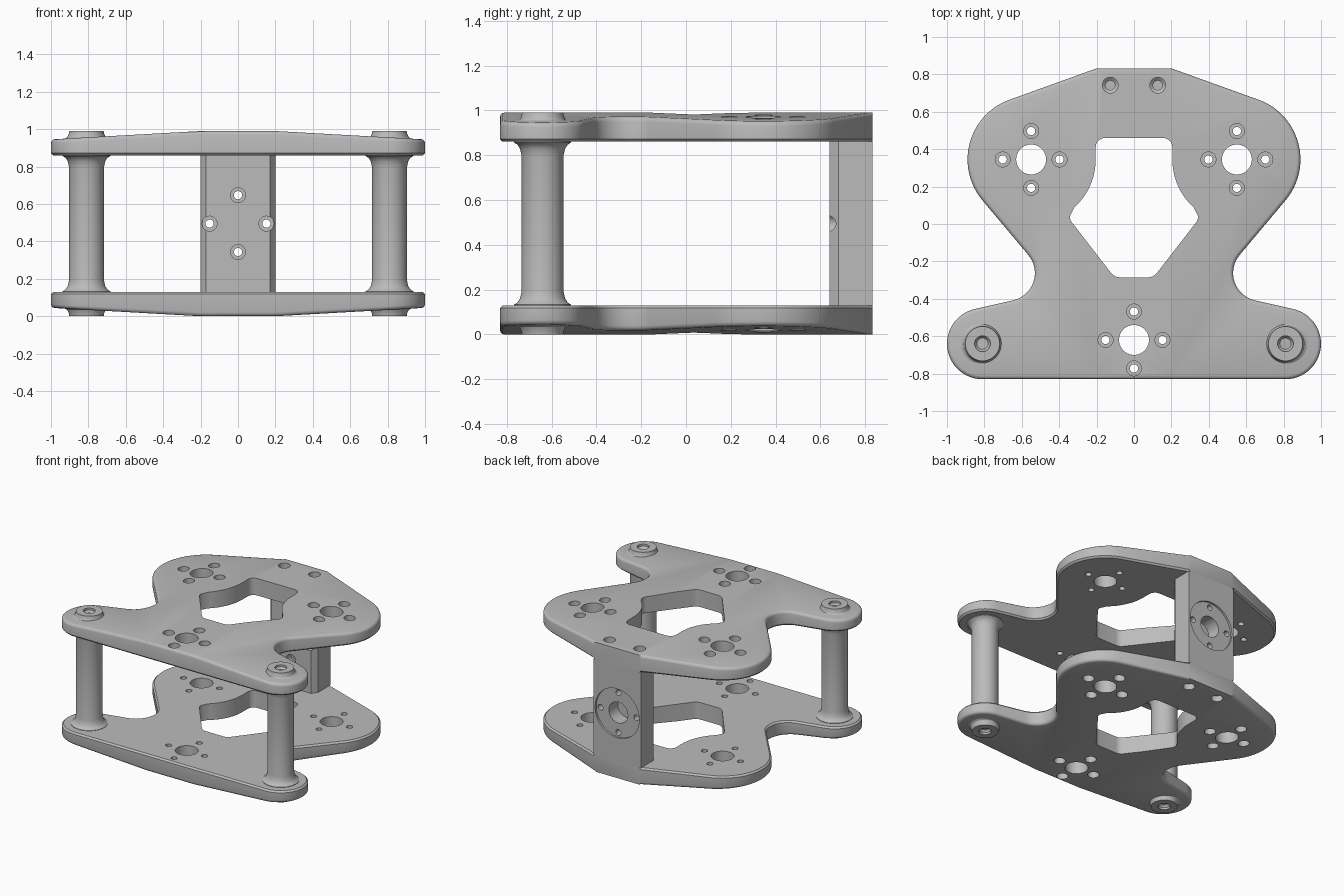
import bpy, bmesh
from math import cos, sin, radians, pi
from mathutils import Matrix, Vector

if "Cube" in bpy.data.objects:
    bpy.data.objects.remove(bpy.data.objects["Cube"])

H = 0.99                 # overall height
INNER = 0.86             # inner face of the upper plate
BACK = 0.832
MOTORS = [(-0.55, 0.345), (0.55, 0.345), (0, -0.62)]
SCREWS = [(0.152, 0), (-0.152, 0), (0, 0.152), (0, -0.152)]
POST = (0.81, -0.64)

gray = bpy.data.materials.new("machined gray")
gray.use_nodes = True
tone = (0.5, 0.5, 0.5, 1)
gray.diffuse_color = tone
gray.node_tree.nodes["Principled BSDF"].inputs["Base Color"].default_value = tone


def arc(cx, cy, r, a0, a1, n=16):
    steps = [radians(a0 + (a1 - a0) * i / n) for i in range(n + 1)]
    return [(cx + r * cos(a), cy + r * sin(a)) for a in steps]


def mirrored(half):
    return half + [(-x, y) for x, y in reversed(half)]


def to_object(bm, name):
    bmesh.ops.recalc_face_normals(bm, faces=bm.faces)
    mesh = bpy.data.meshes.new(name)
    bm.to_mesh(mesh)
    bm.free()
    obj = bpy.data.objects.new(name, mesh)
    bpy.context.collection.objects.link(obj)
    mesh.materials.append(gray)
    return obj


def prism_mesh(points, z0, z1):
    bm = bmesh.new()
    face = bm.faces.new([bm.verts.new((x, y, z0)) for x, y in points])
    new = bmesh.ops.extrude_face_region(bm, geom=[face])["geom"]
    for v in new:
        if isinstance(v, bmesh.types.BMVert):
            v.co.z = z1
    return bm


def lathe(name, profile, matrix, sides=32):
    """Capped solid of revolution from (radius, height) pairs."""
    bm = bmesh.new()
    rings = []
    for r, z in profile:
        turn = [2 * pi * i / sides for i in range(sides)]
        rings.append([bm.verts.new((r * cos(a), r * sin(a), z)) for a in turn])
    for a, b in zip(rings, rings[1:]):
        for i in range(sides):
            j = (i + 1) % sides
            bm.faces.new((a[i], a[j], b[j], b[i]))
    bm.faces.new(rings[0])
    bm.faces.new(rings[-1])
    bm.transform(matrix)
    return to_object(bm, name)


def cut(obj, cutters):
    bpy.context.view_layer.objects.active = obj
    for c in cutters:
        mod = obj.modifiers.new("cut", 'BOOLEAN')
        mod.operation = 'DIFFERENCE'
        mod.solver = 'EXACT'
        mod.object = c
        bpy.ops.object.modifier_apply(modifier=mod.name)
        bpy.data.objects.remove(c)


def smooth(obj):
    bpy.ops.object.select_all(action='DESELECT')
    obj.select_set(True)
    bpy.context.view_layer.objects.active = obj
    bpy.ops.object.shade_smooth_by_angle(angle=radians(30))


def at(x, y, z):
    return Matrix.Translation((x, y, z))


# Flips a part of the upper half into the lower half
FLIP = at(0, 0, H) @ Matrix.Scale(-1, 4, (0, 0, 1))

outline = mirrored(
    [(0.2, BACK)] + arc(0.55, 0.345, 0.34, 68, -40, 24)
    + arc(0.68, -0.262, 0.15, 140, 257)
    + arc(*POST, 0.19, 77, -90, 24))

window = mirrored(
    arc(0.155, 0.41, 0.05, 90, 0, 6)
    + arc(0.55, 0.345, 0.345, 180, 228, 14)
    + arc(0.302, 0.035, 0.04, 40, -39, 6)
    + arc(0.075, -0.225, 0.06, -39, -90, 6))


def plate(name, place):
    bm = prism_mesh(outline, INNER, H)
    # outer face falls away on both sides of a flat middle
    for x in (-0.2, 0.2):
        bmesh.ops.bisect_plane(bm, geom=bm.verts[:] + bm.edges[:] + bm.faces[:],
                               dist=1e-5, plane_co=(x, 0, 0), plane_no=(1, 0, 0))
    for v in bm.verts:
        if v.co.z > INNER + 0.01:
            v.co.z -= max(0, abs(v.co.x) - 0.2) * 0.056
    bmesh.ops.recalc_face_normals(bm, faces=bm.faces)

    def rim(upper):
        found = []
        for e in bm.edges:
            mid = (e.verts[0].co + e.verts[1].co) / 2
            flat = [abs(f.normal.z) > 0.9 for f in e.link_faces]
            if sum(flat) == 1 and mid.y < BACK - 0.01 and (mid.z > 0.91) == upper:
                found.append(e)
        return found

    for upper, width, segs in ((True, 0.02, 3), (False, 0.012, 1)):
        bmesh.ops.bevel(bm, geom=rim(upper), offset=width, segments=segs,
                        profile=0.5, affect='EDGES', clamp_overlap=True)
    bm.transform(place)
    obj = to_object(bm, name)

    # window, motor bores, counterbored screw holes and rear bolt holes
    win = prism_mesh(window, INNER - 0.05, H + 0.05)
    win.transform(place)
    cutters = [to_object(win, "window_cutter")]
    for mx, my in MOTORS:
        cutters.append(lathe("bore_cutter", [(0.08, 0.8), (0.08, 1.05)],
                             place @ at(mx, my, 0), 40))
        for sx, sy in SCREWS:
            cutters.append(lathe(
                "screw_cutter", [(0.022, 0.8), (0.022, 0.9), (0.04, 0.9), (0.04, 1.05)],
                place @ at(mx + sx, my + sy, 0), 24))
    for x in (-0.127, 0.127):
        cutters.append(lathe(
            "bolt_cutter", [(0.025, 0.87), (0.025, 0.93), (0.042, 0.945), (0.042, 1.05)],
            place @ at(x, 0.742, 0), 24))
    cut(obj, cutters)
    smooth(obj)


plate("upper_plate", Matrix.Identity(4))
plate("lower_plate", FLIP)

# Corner posts with flared ends and tapped holes
lower_end = [(0.092, 0), (0.094, 0.015), (0.103, 0.033), (0.128, 0.048),
             (0.128, 0.133), (0.112, 0.143), (0.1, 0.162), (0.093, 0.195)]
post_profile = lower_end + [(r, H - z) for r, z in reversed(lower_end)]
for side, sx in (("left", 1), ("right", -1)):
    spot = at(sx * POST[0], POST[1], 0)
    post = lathe(side + "_post", post_profile, spot, 48)
    hole = [(0.042, -0.02), (0.042, 0.015), (0.03, 0.03), (0.03, 0.2)]
    cut(post, [lathe("post_hole_cutter", hole, m @ spot) for m in (Matrix.Identity(4), FLIP)])
    smooth(post)

# Rear motor block with chamfered front corners
block = to_object(prism_mesh(
    mirrored([(0.2, BACK), (0.2, 0.68), (0.17, 0.64)]), H - INNER, INNER), "rear_motor_block")


def along_y(x, z):
    return at(x, 0, z) @ Matrix.Rotation(radians(-90), 4, 'X')


seat = [(0.08, 0.71), (0.08, 0.817), (0.187, 0.817), (0.187, 0.9)]
screw = [(0.04, 0.6), (0.04, 0.7), (0.022, 0.7), (0.022, 0.9)]
cut(block, [lathe("seat_cutter", seat, along_y(0, H / 2), 48)]
    + [lathe("block_screw_cutter", screw, along_y(sx, H / 2 + sz), 24) for sx, sz in SCREWS])
smooth(block)
